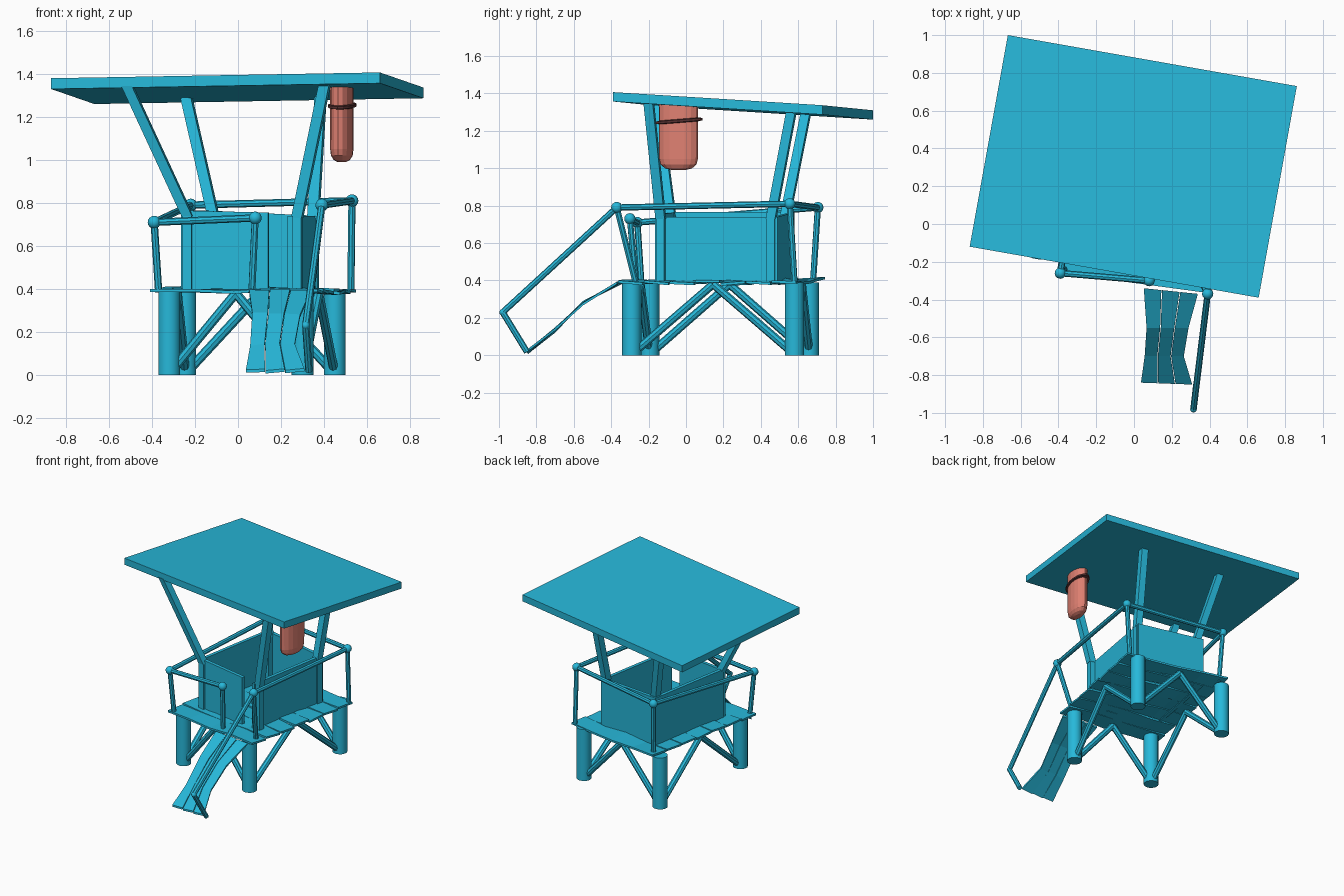
import bpy, bmesh, math, random
from mathutils import Vector, Matrix

if "Cube" in bpy.data.objects:
    bpy.data.objects.remove(bpy.data.objects["Cube"])

random.seed(4)
ANG = math.radians(-10)
U = Vector((math.cos(ANG), math.sin(ANG), 0))
V = Vector((-math.sin(ANG), math.cos(ANG), 0))


def material(name, rgb):
    m = bpy.data.materials.new(name)
    m.diffuse_color = (*rgb, 1)
    m.use_nodes = True
    m.node_tree.nodes["Principled BSDF"].inputs["Base Color"].default_value = m.diffuse_color
    return m


BLUE = material("blue_paint", (0.02, 0.48, 0.70))
CORAL = material("coral_float", (0.75, 0.22, 0.17))
DARK = material("dark_strap", (0.09, 0.03, 0.03))


def finish(name, bm, mat=BLUE, smooth=False):
    bmesh.ops.recalc_face_normals(bm, faces=bm.faces[:])
    me = bpy.data.meshes.new(name)
    bm.to_mesh(me)
    bm.free()
    me.materials.append(mat)
    if smooth:
        for p in me.polygons:
            p.use_smooth = len(p.vertices) < 6
    ob = bpy.data.objects.new(name, me)
    bpy.context.collection.objects.link(ob)
    return ob


def prism(name, low, high, mat=BLUE):
    # box between two quads
    bm = bmesh.new()
    a = [bm.verts.new(p) for p in low]
    b = [bm.verts.new(p) for p in high]
    bm.faces.new(a)
    bm.faces.new(b)
    for i in range(4):
        j = (i + 1) % 4
        bm.faces.new((a[i], a[j], b[j], b[i]))
    return finish(name, bm, mat)


def beam(name, p, q, w):
    quad = [U * sx * w / 2 + V * sy * w / 2 for sx, sy in ((-1, -1), (1, -1), (1, 1), (-1, 1))]
    return prism(name, [Vector(p) + c for c in quad], [Vector(q) + c for c in quad])


def tube(name, p, q, r, n=8):
    p, q = Vector(p), Vector(q)
    d = q - p
    bm = bmesh.new()
    mat = Matrix.Translation((p + q) / 2) @ d.to_track_quat('Z', 'Y').to_matrix().to_4x4()
    bmesh.ops.create_cone(bm, cap_ends=True, segments=n, radius1=r, radius2=r,
                          depth=d.length, matrix=mat)
    return finish(name, bm, smooth=n > 10)


def ball(name, p, r):
    bm = bmesh.new()
    bmesh.ops.create_uvsphere(bm, u_segments=12, v_segments=8, radius=r,
                              matrix=Matrix.Translation(p))
    return finish(name, bm, smooth=True)


def plank(name, left, right, thick, wob):
    # thin warped board between two edge lines
    bm = bmesh.new()
    jig = lambda p: Vector(p) + Vector((0, 0, random.uniform(-wob, wob)))
    rows = []
    for l, r in zip(left, right):
        l, r = jig(l), jig(r)
        rows.append([bm.verts.new(c) for c in (l, r, r - Vector((0, 0, thick)), l - Vector((0, 0, thick)))])
    for a, b in zip(rows, rows[1:]):
        for i in range(4):
            j = (i + 1) % 4
            bm.faces.new((a[i], a[j], b[j], b[i]))
    bm.faces.new(rows[0])
    bm.faces.new(rows[-1])
    return finish(name, bm)


# Sloping roof slab
roof = [Vector(c) for c in ((-0.87, -0.12, 1.38), (0.66, -0.39, 1.407),
                            (0.862, 0.73, 1.337), (-0.668, 1.0, 1.31))]
prism("roof", [c - Vector((0, 0, 0.05)) for c in roof], roof)

# Legs and inverted V braces on every side
legs = [Vector(c) for c in ((-0.32, -0.195, 0), (0.30, -0.29, 0), (0.45, 0.58, 0), (-0.245, 0.66, 0))]
for i, a in enumerate(legs):
    tube(f"leg_{i}", a, a + Vector((0, 0, 0.39)), 0.052, 14)
    b = legs[(i + 1) % 4]
    mid = (a + b) / 2 + Vector((0, 0, 0.38))
    for k, end in enumerate((a, b)):
        foot = end.lerp(mid, 0.08)
        foot.z = 0.035
        tube(f"brace_{i}_{k}", foot, mid, 0.022)

# Warped deck planks
FL, FR = Vector((-0.41, -0.26, 0.405)), Vector((0.37, -0.365, 0.395))
BR, BL = Vector((0.55, 0.59, 0.395)), Vector((-0.235, 0.745, 0.415))
N = 7
for i in range(N):
    lo, hi = (i + 0.02) / N, (i + 0.98) / N
    edge = lambda t: [FL.lerp(BL, t).lerp(FR.lerp(BR, t), s / 4) for s in range(5)]
    plank(f"deck_plank_{i}", edge(lo), edge(hi), 0.014, 0.01)

# Ramp of three long sagging boards
left = [Vector(c) for c in ((0.05, -0.34, 0.40), (0.065, -0.55, 0.295), (0.055, -0.70, 0.14), (0.035, -0.84, 0.02))]
right = [Vector(c) for c in ((0.34, -0.37, 0.39), (0.29, -0.55, 0.285), (0.265, -0.70, 0.15), (0.31, -0.85, 0.025))]
for i in range(3):
    pick = lambda t: [a.lerp(b, t) for a, b in zip(left, right)]
    plank(f"ramp_board_{i}", pick((i + 0.02) / 3), pick((i + 0.98) / 3), 0.014, 0.006)


# Cabin walls, open at the right of the front
def wall(name, p, q, zp, zq, t=0.025):
    p, q = Vector((*p, 0)), Vector((*q, 0))
    d = (q - p).normalized()
    n = Vector((-d.y, d.x, 0)) * t
    z = lambda h: Vector((0, 0, h))
    prism(name, [p + z(.39), q + z(.39), q + n + z(.39), p + n + z(.39)],
          [p + z(zp), q + z(zq), q + n + z(zq), p + n + z(zp)])


cfl, cfr, cbr, cbl = (-0.265, -0.08), (0.255, -0.165), (0.37, 0.49), (-0.15, 0.58)
wall("front_wall", cfl, (0.14, -0.15), 0.765, 0.755)
wall("right_wall", cfr, cbr, 0.74, 0.74)
wall("back_wall", cbr, cbl, 0.74, 0.765)
wall("left_wall", cbl, cfl, 0.765, 0.765)

# Splayed roof posts rising from the cabin corners
posts = [((-0.235, -0.08, 0.74), (-0.515, -0.16, 1.345)), ((0.275, -0.135, 0.73), (0.405, -0.2, 1.36)),
         ((0.35, 0.455, 0.73), (0.385, 0.565, 1.31)), ((-0.115, 0.53, 0.74), (-0.24, 0.64, 1.29))]
for i, (p, q) in enumerate(posts):
    beam(f"roof_post_{i}", p, q, 0.05)
    beam(f"corner_post_{i}", (p[0], p[1], 0.39), p, 0.045)

# Handrail with ball joints, running down beside the ramp
joints = [(0.08, -0.30, 0.73), (-0.39, -0.26, 0.71), (-0.22, 0.705, 0.79),
          (0.53, 0.555, 0.81), (0.39, -0.37, 0.79)]
bases = [(0.065, -0.27, 0.40), (-0.37, -0.24, 0.40), (-0.205, 0.68, 0.40),
         (0.525, 0.58, 0.39), (0.34, -0.27, 0.39)]
for i, (j, b) in enumerate(zip(joints, bases)):
    ball(f"rail_joint_{i}", j, 0.03)
    tube(f"rail_post_{i}", b, j, 0.017)
    if i:
        tube(f"handrail_{i}", joints[i - 1], j, 0.017)
tube("ramp_rail", joints[-1], (0.315, -0.98, 0.23), 0.017)
ball("ramp_rail_joint", (0.315, -0.98, 0.23), 0.018)
tube("ramp_rail_post", (0.315, -0.98, 0.23), (0.33, -0.85, 0.018), 0.017)

# Rescue float hanging under the roof, with dark strap
def lathe(name, profile, centre, mat, tilt=0.0, closed=False):
    bm = bmesh.new()
    n = 16
    rings = []
    for k, z in profile:
        ring = []
        for s in range(n):
            a = math.tau * s / n
            c = U * 0.052 * k * math.cos(a) + V * 0.105 * k * math.sin(a)
            ring.append(bm.verts.new(Vector(centre) + c + Vector((0, 0, z + tilt * c.y))))
        rings.append(ring)
    pairs = list(zip(rings, rings[1:])) + ([(rings[-1], rings[0])] if closed else [])
    for a, b in pairs:
        for s in range(n):
            t = (s + 1) % n
            bm.faces.new((a[s], a[t], b[t], b[s]))
    if not closed:
        bm.faces.new(rings[0])
        bm.faces.new(rings[-1])
    return finish(name, bm, mat)


lathe("rescue_float", [(0.35, 0.99), (0.7, 1.0), (0.93, 1.02), (1, 1.05), (1.02, 1.345)],
      (0.483, -0.04, 0), CORAL)
lathe("float_strap", [(1.0, 1.243), (1.22, 1.247), (1.22, 1.259), (1.0, 1.263)],
      (0.485, -0.037, 0), DARK, tilt=0.08, closed=True)
